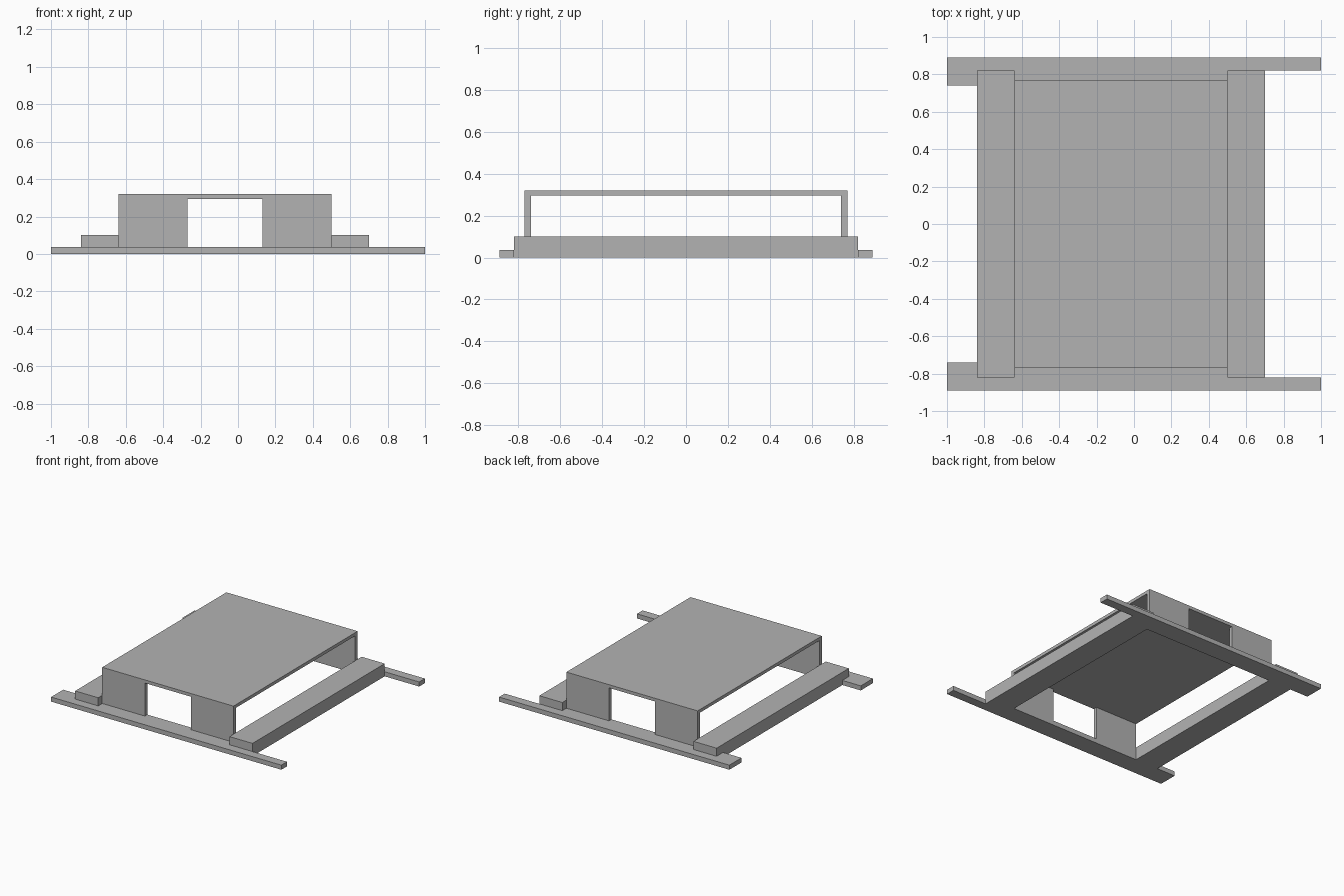
import bpy
import bmesh
from mathutils import Vector

cube = bpy.data.objects.get("Cube")
if cube:
    bpy.data.objects.remove(cube)

grey = bpy.data.materials.new("plain grey")
grey.use_nodes = True
COLOUR = (0.45, 0.45, 0.45, 1)
grey.diffuse_color = COLOUR
grey.node_tree.nodes["Principled BSDF"].inputs["Base Color"].default_value = COLOUR

# Main dimensions
BEAM_H, RAIL_H, SLAB_Z, TOP_Z = 0.036, 0.1, 0.295, 0.32
BEAM_OUT, BEAM_IN, RAIL_END = 0.89, 0.74, 0.82
TABLE_X0, TABLE_X1, TABLE_Y = -0.64, 0.5, 0.77
RAIL_W = 0.2


def prism(name, points, push):
    """Extrude a flat outline along the vector push."""
    bm = bmesh.new()
    face = bm.faces.new([bm.verts.new(p) for p in points])
    ext = bmesh.ops.extrude_face_region(bm, geom=[face])
    moved = [g for g in ext["geom"] if isinstance(g, bmesh.types.BMVert)]
    bmesh.ops.translate(bm, verts=moved, vec=Vector(push))
    bmesh.ops.recalc_face_normals(bm, faces=bm.faces)
    mesh = bpy.data.meshes.new(name)
    bm.to_mesh(mesh)
    bm.free()
    mesh.materials.append(grey)
    obj = bpy.data.objects.new(name, mesh)
    bpy.context.collection.objects.link(obj)
    return obj


for side, label in ((-1, "front"), (1, "back")):
    # Cross beam, narrower at its left end
    outline = [(-1, BEAM_OUT), (1, BEAM_OUT), (1, RAIL_END),
               (TABLE_X1 + RAIL_W, RAIL_END), (TABLE_X1 + RAIL_W, BEAM_IN), (-1, BEAM_IN)]
    prism(label + "_beam", [(x, side * y, 0) for x, y in outline], (0, 0, BEAM_H))

    # End wall with a doorway
    wall = [(TABLE_X0, BEAM_H), (-0.27, BEAM_H), (-0.27, SLAB_Z), (0.13, SLAB_Z),
            (0.13, BEAM_H), (TABLE_X1, BEAM_H), (TABLE_X1, TOP_Z), (TABLE_X0, TOP_Z)]
    prism(label + "_wall", [(x, side * TABLE_Y, z) for x, z in wall], (0, -side * 0.03, 0))

# Roof slab between the end walls
inner = TABLE_Y - 0.03
prism("roof_slab", [(TABLE_X0, -inner, SLAB_Z), (TABLE_X1, -inner, SLAB_Z),
                    (TABLE_X1, inner, SLAB_Z), (TABLE_X0, inner, SLAB_Z)],
      (0, 0, TOP_Z - SLAB_Z))

# Long side rails, notched over the beams
half = [(BEAM_IN, 0), (BEAM_IN, BEAM_H), (RAIL_END, BEAM_H), (RAIL_END, RAIL_H)]
rail = half + [(-y, z) for y, z in reversed(half)]
for label, x in (("right", TABLE_X0 - RAIL_W), ("left", TABLE_X1)):
    prism(label + "_rail", [(x, y, z) for y, z in rail], (RAIL_W, 0, 0))
